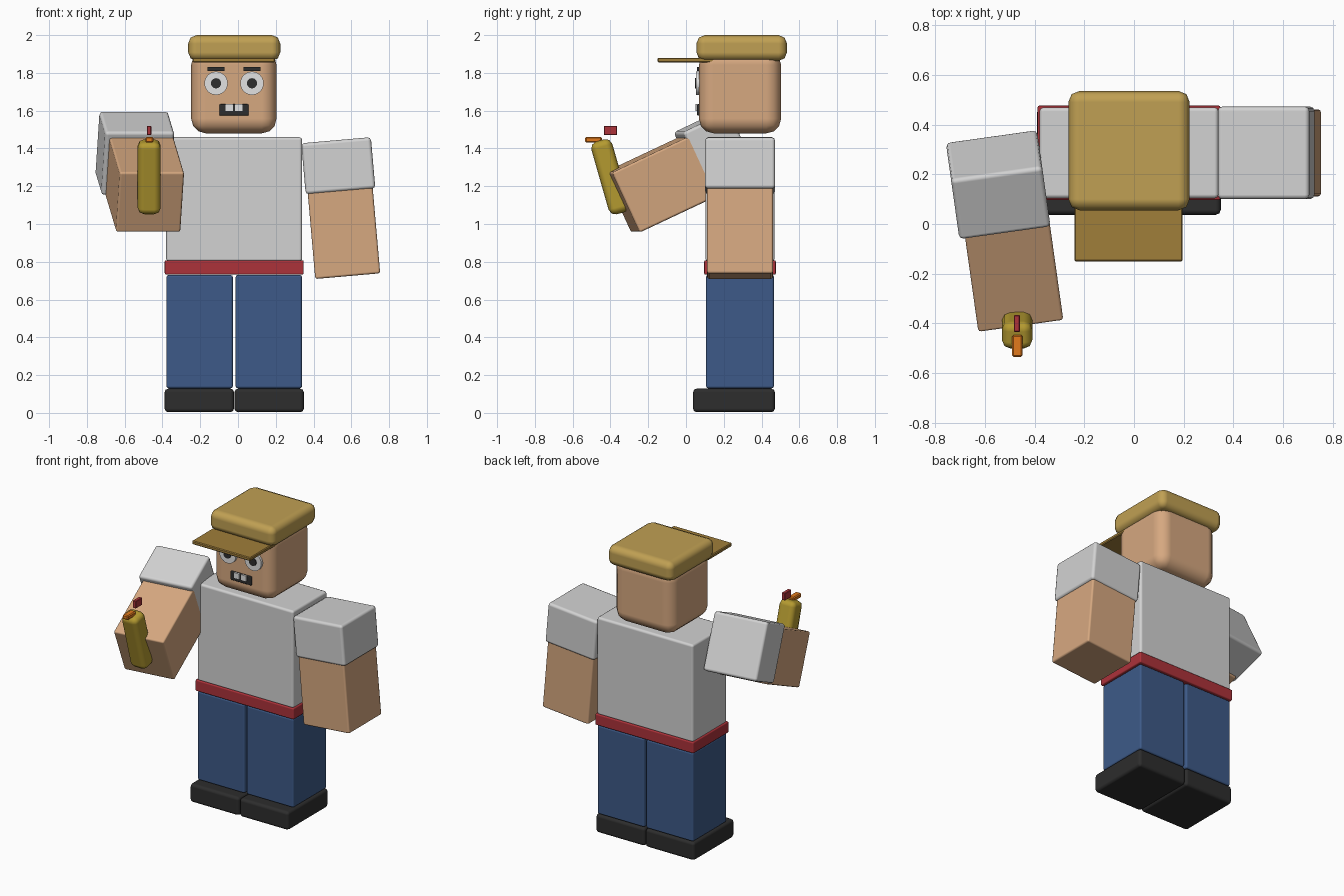
import bpy
from math import radians
from mathutils import Euler

default = bpy.data.objects.get("Cube")
if default:
    bpy.data.objects.remove(default, do_unlink=True)


def linear(c):
    c /= 255
    return c / 12.92 if c <= 0.04045 else ((c + 0.055) / 1.055) ** 2.4


def material(name, r, g, b):
    mat = bpy.data.materials.new(name)
    mat.use_nodes = True
    colour = (linear(r), linear(g), linear(b), 1)
    mat.diffuse_color = colour
    bsdf = next(n for n in mat.node_tree.nodes if n.type == "BSDF_PRINCIPLED")
    bsdf.inputs["Base Color"].default_value = colour
    return mat


shirt = material("light grey", 210, 210, 210)
skin = material("skin", 214, 168, 128)
denim = material("denim blue", 61, 90, 136)
black = material("black", 45, 45, 45)
red = material("red", 172, 50, 58)
tan = material("tan", 192, 160, 83)
dark_tan = material("dark tan", 160, 126, 58)
yellow = material("yellow", 180, 154, 48)
orange = material("orange", 226, 122, 28)
white = material("eye white", 226, 226, 226)


def finish(obj, name, mat, bevel, segments):
    obj.name = name
    obj.data.materials.append(mat)
    if bevel:
        mod = obj.modifiers.new("Rounded edges", "BEVEL")
        mod.width = bevel
        mod.segments = segments
        if segments > 1:
            bpy.ops.object.shade_smooth()
            mod.harden_normals = True
    return obj


def block(name, mat, centre, size, bevel=0.012, segments=2, tilt=(0, 0, 0)):
    """Rounded box; tilt is in degrees."""
    bpy.ops.mesh.primitive_cube_add(size=1, location=centre)
    obj = bpy.context.object
    obj.scale = size
    bpy.ops.object.transform_apply(location=False, rotation=False, scale=True)
    obj.rotation_euler = Euler([radians(a) for a in tilt])
    return finish(obj, name, mat, bevel, segments)


def disc(name, mat, centre, radius, depth):
    """Disc facing the front."""
    bpy.ops.mesh.primitive_cylinder_add(vertices=24, radius=radius, depth=depth,
                                        location=centre, rotation=(radians(90), 0, 0))
    obj = bpy.context.object
    bpy.ops.object.shade_smooth_by_angle(angle=radians(40))
    return finish(obj, name, mat, 0, 1)


MID_X, MID_Y = -0.02, 0.286

# Legs and shoes
for side, s in (("left", 1), ("right", -1)):
    block(side + "_leg", denim, (MID_X + s * 0.183, MID_Y, 0.43), (0.352, 0.36, 0.6))
    block(side + "_shoe", black, (MID_X + s * 0.185, 0.254, 0.066), (0.368, 0.434, 0.125), 0.02)

# Torso and belt
block("torso", shirt, (MID_X, MID_Y, 1.13), (0.72, 0.366, 0.66), 0.016)
block("belt", red, (MID_X, MID_Y, 0.77), (0.736, 0.38, 0.076), 0.008)

# Lowered left arm
down = (0, -5, 0)
block("left_sleeve", shirt, (0.531, MID_Y, 1.308), (0.37, 0.372, 0.272), 0.018, 2, down)
block("left_forearm", skin, (0.56, MID_Y, 0.963), (0.345, 0.35, 0.48), 0.012, 2, down)

# Raised right arm
raised = (-65, 0, 8)
block("right_sleeve", shirt, (-0.546, 0.158, 1.374), (0.37, 0.372, 0.272), 0.018, 2, raised)
block("right_forearm", skin, (-0.495, -0.125, 1.215), (0.345, 0.35, 0.48), 0.012, 2, raised)

# Head
block("head", skin, (-0.022, MID_Y, 1.70), (0.452, 0.435, 0.44), 0.078, 3)
FACE = 0.069

# Eyes and eyebrows
for side, s in (("left", 1), ("right", -1)):
    x = -0.021 + s * 0.095
    disc(side + "_eye", white, (x, FACE - 0.006, 1.745), 0.062, 0.02)
    disc(side + "_pupil", black, (x, FACE - 0.017, 1.745), 0.027, 0.009)
    block(side + "_eyebrow", black, (x, FACE - 0.003, 1.82), (0.09, 0.014, 0.02), 0)

# Mouth and teeth
block("mouth", black, (-0.021, FACE - 0.003, 1.604), (0.155, 0.016, 0.06), 0.006)
for side, s in (("left", 1), ("right", -1)):
    block(side + "_tooth", white, (-0.021 + s * 0.026, FACE - 0.013, 1.616), (0.04, 0.009, 0.036), 0)

# Cap
block("cap", tan, (MID_X, 0.295, 1.932), (0.488, 0.48, 0.136), 0.045, 2)
block("cap_brim", dark_tan, (MID_X - 0.002, 0.05, 1.868), (0.436, 0.4, 0.024), 0.005, 1)

# Toy bird held in the right hand
block("toy_body", yellow, (-0.47, -0.40, 1.25), (0.122, 0.115, 0.4), 0.035, 2, (16, 0, 0))
block("toy_comb", red, (-0.471, -0.40, 1.495), (0.024, 0.068, 0.05), 0.003, 1)
block("toy_beak", orange, (-0.469, -0.49, 1.446), (0.042, 0.088, 0.03), 0.006, 1)
